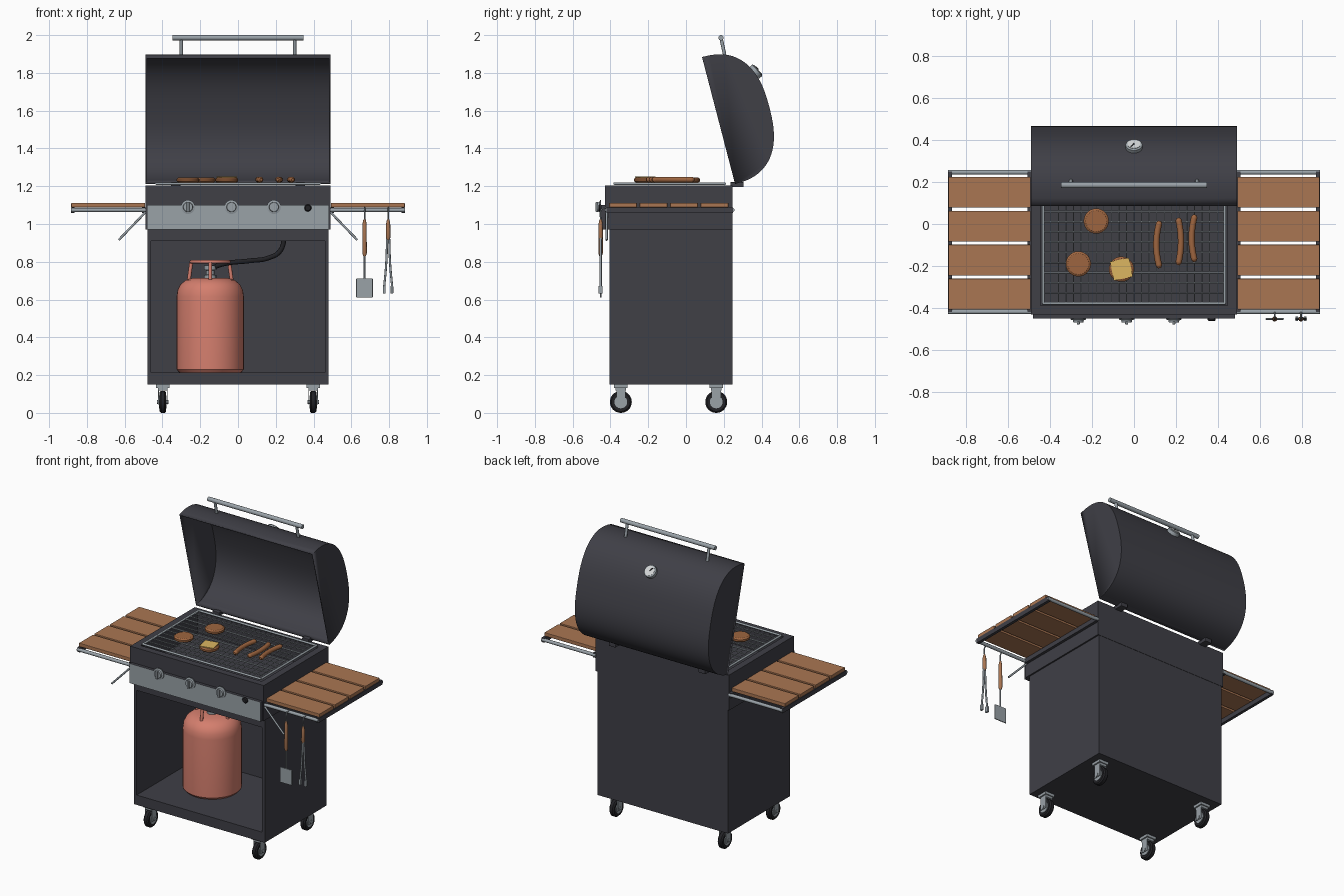
import bpy, bmesh, math
from math import pi, sin, cos
from mathutils import Vector

cube = bpy.data.objects.get("Cube")
if cube:
    bpy.data.objects.remove(cube, do_unlink=True)


def material(name, r, g, b):
    m = bpy.data.materials.new(name)
    m.use_nodes = True
    m.diffuse_color = (r, g, b, 1)
    m.node_tree.nodes["Principled BSDF"].inputs["Base Color"].default_value = (r, g, b, 1)
    return m


ENAMEL = material("charcoal enamel", 0.05, 0.05, 0.062)
STEEL = material("brushed steel", 0.32, 0.36, 0.39)
WOOD = material("warm wood", 0.40, 0.18, 0.085)
RUBBER = material("black rubber", 0.016, 0.016, 0.019)
TANK = material("salmon paint", 0.66, 0.21, 0.155)
MEAT = material("grilled brown", 0.34, 0.13, 0.05)
CHEESE = material("cheese yellow", 0.72, 0.47, 0.12)
DIAL = material("dial white", 0.65, 0.67, 0.68)


def finish(name, bm, mat, smooth=True):
    mesh = bpy.data.meshes.new(name)
    bmesh.ops.recalc_face_normals(bm, faces=bm.faces)
    bm.to_mesh(mesh)
    bm.free()
    ob = bpy.data.objects.new(name, mesh)
    bpy.context.collection.objects.link(ob)
    mesh.materials.append(mat)
    if smooth:
        bpy.ops.object.select_all(action='DESELECT')
        ob.select_set(True)
        bpy.context.view_layer.objects.active = ob
        bpy.ops.object.shade_smooth_by_angle(angle=math.radians(35))
    return ob


def box(name, x, y, z, mat, bevel=0):
    """Box from (low, high) ranges on each axis."""
    bm = bmesh.new()
    bmesh.ops.create_cube(bm, size=1)
    for v in bm.verts:
        v.co = [(a + b) / 2 + c * (b - a) for c, (a, b) in zip(v.co, (x, y, z))]
    if bevel:
        bmesh.ops.bevel(bm, geom=bm.edges[:], offset=bevel, segments=2, affect='EDGES', profile=0.5)
    return finish(name, bm, mat, False)


def lathe(name, origin, axis, profile, mat, segments=32):
    """Spin (radius, height) points about an axis through origin."""
    bm = bmesh.new()
    pts = [(0, profile[0][1])] + profile + [(0, profile[-1][1])]
    vs = [bm.verts.new((r, 0, h)) for r, h in pts]
    edges = [bm.edges.new(p) for p in zip(vs, vs[1:])]
    bmesh.ops.spin(bm, geom=vs + edges, cent=(0, 0, 0), axis=(0, 0, 1), angle=2 * pi, steps=segments)
    bmesh.ops.remove_doubles(bm, verts=bm.verts, dist=0.0001)
    turn = Vector((0, 0, 1)).rotation_difference(Vector(axis)).to_matrix()
    for v in bm.verts:
        v.co = turn @ v.co + Vector(origin)
    return finish(name, bm, mat)


def rod(name, a, b, r, mat, segments=12):
    d = Vector(b) - Vector(a)
    return lathe(name, a, d, [(r, 0), (r, d.length)], mat, segments)


def tube(name, points, r, mat, cyclic=False, tip=None):
    """Round tube along a smooth path; tip narrows the end points."""
    cu = bpy.data.curves.new(name, 'CURVE')
    cu.dimensions = '3D'
    cu.bevel_depth, cu.bevel_resolution, cu.use_fill_caps = r, 3, True
    sp = cu.splines.new('BEZIER')
    sp.bezier_points.add(len(points) - 1)
    sp.use_cyclic_u, sp.resolution_u = cyclic, 8
    for p, co in zip(sp.bezier_points, points):
        p.co = co
        p.handle_left_type = p.handle_right_type = 'AUTO'
    if tip:
        sp.bezier_points[0].radius = sp.bezier_points[-1].radius = tip
    ob = bpy.data.objects.new(name, cu)
    bpy.context.collection.objects.link(ob)
    cu.materials.append(mat)
    return ob


# Open-fronted cabinet
for s in (-1, 1):
    box("cabinet_side", sorted((s * 0.48, s * 0.46)), (-0.405, 0.245), (0.15, 0.97), ENAMEL)
box("cabinet_back", (-0.46, 0.46), (0.225, 0.245), (0.15, 0.97), ENAMEL)
box("cabinet_floor", (-0.46, 0.46), (-0.405, 0.225), (0.15, 0.215), ENAMEL)
box("cabinet_header", (-0.46, 0.46), (-0.405, -0.375), (0.91, 0.97), ENAMEL)

# Firebox with an open top
for s in (-1, 1):
    box("firebox_side", sorted((s * 0.49, s * 0.445)), (-0.43, 0.247), (0.97, 1.205), ENAMEL)
box("firebox_front", (-0.445, 0.445), (-0.43, -0.387), (0.97, 1.205), ENAMEL)
box("firebox_back", (-0.445, 0.445), (0.21, 0.247), (0.97, 1.205), ENAMEL)
box("firebox_floor", (-0.445, 0.445), (-0.387, 0.21), (0.97, 1.06), ENAMEL)

# Control panel, knobs and igniter
panel = box("control_panel", (-0.482, 0.482), (-0.45, -0.43), (0.97, 1.10), ENAMEL)
panel.data.materials.append(STEEL)
for f in panel.data.polygons:
    f.material_index = int(f.normal.y < -0.5)
for x in (-0.265, -0.035, 0.19):
    lathe("knob_base", (x, -0.449, 1.09), (0, -1, 0), [(0.037, 0), (0.037, 0.006), (0.026, 0.009), (0.024, 0.02)], STEEL)
    box("knob_grip", (x - 0.007, x + 0.007), (-0.478, -0.465), (1.063, 1.117), STEEL, 0.003)
lathe("igniter_button", (0.37, -0.449, 1.085), (0, -1, 0), [(0.019, 0), (0.019, 0.008), (0.014, 0.014)], RUBBER, 20)

# Cooking grate
for y in (-0.378, 0.205):
    rod("grate_frame_long", (-0.435, y, 1.214), (0.435, y, 1.214), 0.007, STEEL)
for x in (-0.432, 0.432):
    rod("grate_frame_short", (x, -0.378, 1.214), (x, 0.205, 1.214), 0.007, STEEL)
for i in range(1, 12):
    y = -0.378 + i * 0.583 / 12
    rod("grate_bar", (-0.432, y, 1.214), (0.432, y, 1.214), 0.005 if i % 3 == 0 else 0.0035, STEEL, 8)
for i in range(1, 24):
    x = -0.432 + i * 0.036
    rod("grate_wire", (x, -0.378, 1.208), (x, 0.205, 1.208), 0.0018, STEEL, 6)

# Lid: rounded shell, open along its chord
A, B = Vector((0, 0.085, 1.884)), Vector((0, 0.26, 1.212))
along = (B - A) / 2
out = Vector((0, 0.968, 0.252))
profile = []
for i in range(37):
    t = pi * i / 36
    c = cos(t)
    profile.append(A + along * (1 - math.copysign(abs(c) ** 0.8, c)) + out * 0.278 * max(sin(t), 0) ** 0.8)
bm = bmesh.new()
left, right = [[bm.verts.new(p + Vector((x, 0, 0))) for p in profile] for x in (-0.49, 0.49)]
for i in range(36):
    bm.faces.new((left[i], left[i + 1], right[i + 1], right[i]))
bm.faces.new(left)
bm.faces.new(right)
lid = finish("lid", bm, ENAMEL)
if lid.data.polygons[18].normal.y < 0:
    lid.data.flip_normals()
shell = lid.modifiers.new("thickness", 'SOLIDIFY')
shell.thickness, shell.offset = 0.012, -1

# Lid handle, hinges and thermometer
rod("lid_handle", (-0.347, 0.185, 1.986), (0.347, 0.185, 1.986), 0.014, STEEL, 20)
for s in (-1, 1):
    rod("handle_post", (s * 0.3, 0.205, 1.895), (s * 0.3, 0.185, 1.986), 0.009, STEEL)
    box("hinge", (s * 0.33 - 0.025, s * 0.33 + 0.025), (0.235, 0.305), (1.195, 1.222), ENAMEL, 0.004)
n = Vector((0, 0.75, 0.66)).normalized()
centre = Vector((0, 0.368, 1.806))
lathe("thermometer_case", centre - n * 0.01, n, [(0.04, 0), (0.04, 0.022), (0.034, 0.026)], STEEL, 24)
lathe("thermometer_dial", centre + n * 0.015, n, [(0.032, 0), (0.032, 0.003)], DIAL, 24)
tip = centre + n * 0.019
rod("thermometer_needle", tip, tip + Vector((-0.014, -0.013, 0.015)), 0.003, RUBBER, 8)

# Side tables with slats, rails and folding braces
for s in (-1, 1):
    def span(a, b):
        return sorted((s * a, s * b))
    for i in range(4):
        y = -0.407 + i * 0.1615
        box("table_slat", span(0.492, 0.883), (y, y + 0.147), (1.088, 1.112), WOOD, 0.003)
    for a, b in ((0.866, 0.885), (0.49, 0.508)):
        box("table_end_bar", span(a, b), (-0.42, 0.25), (1.058, 1.088), ENAMEL)
    for y in (-0.418, 0.246):
        rod("table_rail", (s * 0.488, y, 1.074), (s * 0.885, y, 1.074), 0.011, STEEL)
    rod("table_brace", (s * 0.49, -0.42, 1.062), (s * 0.632, -0.42, 0.915), 0.006, STEEL)

# Hanging spatula and tongs
Y = -0.452
for x, low in ((0.67, 0.83), (0.795, 0.915)):
    tube("utensil_hook", [(x, -0.42, 1.088), (x, Y + 0.004, 1.075), (x, Y, 1.02)], 0.004, STEEL)
    lathe("utensil_handle", (x, Y, low), (0, 0, 1),
          [(0.007, 0), (0.012, 0.015), (0.011, 1.0 - low), (0.006, 1.025 - low)], WOOD, 16)
rod("spatula_shaft", (0.67, Y, 0.70), (0.67, Y, 0.84), 0.005, STEEL)
blade = box("spatula_blade", (0.626, 0.714), (Y - 0.004, Y + 0.004), (0.61, 0.712), STEEL)
corners = blade.modifiers.new("rounded_corners", 'BEVEL')
corners.width, corners.segments, corners.limit_method = 0.0038, 2, 'NONE'
for s in (-1, 1):
    tube("tong_arm", [(0.795 + s * 0.005, Y, 0.93), (0.795 + s * 0.011, Y, 0.78), (0.795 + s * 0.022, Y, 0.66)], 0.006, STEEL)
    box("tong_tip", sorted((0.795 + s * 0.013, 0.795 + s * 0.027)), (Y - 0.011, Y + 0.011), (0.632, 0.672), STEEL, 0.003)

# Gas bottle with carrying ring, valve and hose
gx, gy = -0.147, -0.06
lathe("gas_bottle", (gx, gy, 0.215), (0, 0, 1),
      [(0.165, 0), (0.178, 0.015), (0.178, 0.40), (0.173, 0.435), (0.158, 0.465), (0.13, 0.488), (0.09, 0.5)], TANK, 40)
ring = [(gx + 0.1 * cos(i * pi / 4), gy + 0.1 * sin(i * pi / 4), 0.8) for i in range(8)]
tube("bottle_ring", ring, 0.010, TANK, cyclic=True)
for i in range(4):
    a = i * pi / 2
    rod("ring_post", (gx + 0.115 * cos(a), gy + 0.115 * sin(a), 0.69), (gx + 0.1 * cos(a), gy + 0.1 * sin(a), 0.8), 0.010, TANK)
lathe("bottle_valve", (gx, gy, 0.71), (0, 0, 1), [(0.032, 0), (0.032, 0.02), (0.022, 0.022), (0.022, 0.045), (0.033, 0.047), (0.033, 0.07)], STEEL, 16)
tube("gas_hose", [(gx, gy, 0.765), (-0.07, -0.075, 0.79), (0.06, -0.06, 0.805), (0.16, -0.04, 0.82), (0.225, -0.03, 0.86), (0.245, -0.03, 0.98)], 0.013, RUBBER)

# Swivel casters
for x in (-0.398, 0.398):
    for y in (-0.345, 0.16):
        box("caster_plate", (x - 0.035, x + 0.035), (y - 0.035, y + 0.035), (0.133, 0.15), STEEL)
        box("caster_crown", (x - 0.026, x + 0.026), (y - 0.028, y + 0.028), (0.118, 0.135), STEEL, 0.003)
        for s in (-1, 1):
            box("caster_fork", sorted((x + s * 0.021, x + s * 0.026)), (y - 0.024, y + 0.024), (0.045, 0.125), STEEL)
        lathe("caster_tire", (x - 0.018, y, 0.058), (1, 0, 0),
              [(0.036, 0.002), (0.05, 0), (0.058, 0.008), (0.058, 0.028), (0.05, 0.036), (0.036, 0.034)], RUBBER)
        rod("caster_hub", (x - 0.02, y, 0.058), (x + 0.02, y, 0.058), 0.034, STEEL, 24)
        rod("caster_axle", (x - 0.03, y, 0.058), (x + 0.03, y, 0.058), 0.011, STEEL)

# Food on the grate
for x, y in ((-0.18, 0.014), (-0.265, -0.19), (-0.06, -0.215)):
    lathe("patty", (x, y, 1.220), (0, 0, 1), [(0.052, 0), (0.06, 0.007), (0.06, 0.019), (0.05, 0.026)], MEAT, 28)
cheese = box("cheese_slice", (-0.046, 0.046), (-0.046, 0.046), (0, 0.005), CHEESE)
cheese.location = (-0.06, -0.215, 1.246)
cheese.rotation_euler.z = 0.2
for x, y, bend in ((0.108, -0.098, 0.016), (0.222, -0.083, -0.014), (0.276, -0.068, 0.016)):
    arc = [(x + bend * (u * u - 0.1), y + u * 0.112, 1.235) for u in (-1, -0.9, -0.45, 0, 0.45, 0.9, 1)]
    tube("sausage", arc, 0.015, MEAT, tip=0.5)
